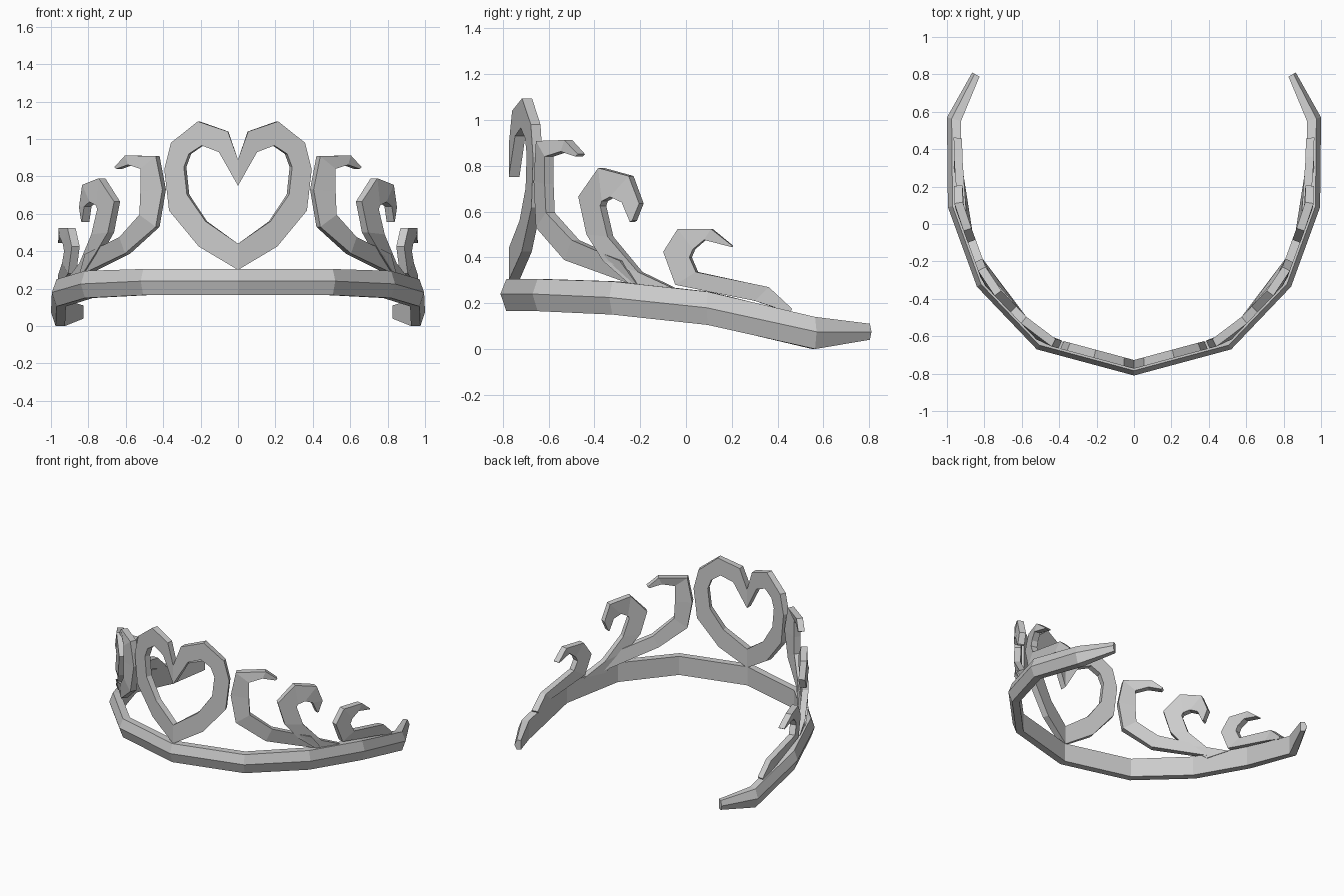
import bpy, bmesh
from mathutils import Vector

if "Cube" in bpy.data.objects:
    bpy.data.objects.remove(bpy.data.objects["Cube"])

# Half of the band's outer ridge seen from above (right side, front to back)
RIDGE = [Vector(p) for p in [(0, -.81), (.52, -.67), (.84, -.335),
                             (.995, .09), (1.0, .57), (.865, .81)]]


def offset_curve(d):
    """Ridge curve moved inwards by d, with mitred corners."""
    pts = [Vector((-RIDGE[1].x, RIDGE[1].y))] + RIDGE
    out = []
    for i in range(1, len(pts)):
        a = (pts[i] - pts[i - 1]).normalized()
        b = (pts[i + 1] - pts[i]).normalized() if i + 1 < len(pts) else a
        na, nb = Vector((-a.y, a.x)), Vector((-b.y, b.x))
        m = (na + nb).normalized()
        out.append(pts[i] + m * d / m.dot(na))
    return out


def make_object(name, verts, faces):
    """Mesh object of the right half, mirrored to the left."""
    bm = bmesh.new()
    vs = [bm.verts.new(v) for v in verts]
    for f in faces:
        bm.faces.new([vs[i] for i in f])
    bmesh.ops.recalc_face_normals(bm, faces=bm.faces)
    me = bpy.data.meshes.new(name)
    bm.to_mesh(me)
    bm.free()
    ob = bpy.data.objects.new(name, me)
    bpy.context.collection.objects.link(ob)
    ob.modifiers.new("Mirror", 'MIRROR').merge_threshold = 0.0005
    return ob


def loft(name, rings, caps):
    """Skin a list of equal rings; caps = (start, end)."""
    n = len(rings[0])
    verts = [v for r in rings for v in r]
    faces = [(k * n + i, k * n + (i + 1) % n, (k + 1) * n + (i + 1) % n, (k + 1) * n + i)
             for k in range(len(rings) - 1) for i in range(n)]
    if caps[0]:
        faces.append(list(range(n)))
    if caps[1]:
        faces.append([len(verts) - n + i for i in range(n)])
    return make_object(name, verts, faces)


# Ornament surfaces: front, middle and back curves inside the band
FRONT, MID, BACK = (offset_curve(d) for d in (.035, .057, .08))


def on_band(u, z, axis):
    """Front and back 3D points for the x (axis 0) or y (axis 1) reading u."""
    for i in range(len(MID) - 1):
        lo, hi = MID[i][axis], MID[i + 1][axis]
        if u <= hi or i == len(MID) - 2:
            t = (u - lo) / (hi - lo)
            break
    return [(*c[i].lerp(c[i + 1], t), z) for c in (FRONT, BACK)]


def ornament(name, pairs, axis, caps=(True, True)):
    """Flat ribbon wrapped on the band; pairs are (outer u, z, inner u, z)."""
    rings = []
    for u0, z0, u1, z1 in pairs:
        of, ob = on_band(u0, z0, axis)
        nf, nb = on_band(u1, z1, axis)
        rings.append([of, nf, nb, ob])
    return loft(name, rings, caps)


# Band: five-sided section with an outer ridge, dropping and tapering to the back
heights = [(.165, .24, .305), (.165, .24, .305), (.15, .225, .295),
           (.105, .18, .25), (0, .075, .14), (.04, .075, .11)]
top_edge, inner_edge = offset_curve(.025), offset_curve(.075)
tip_top, tip_inner = offset_curve(.015)[-1], offset_curve(.045)[-1]
top_edge[-1], inner_edge[-1] = tip_top, tip_inner
loft("band", [[(*r, m), (*t, hi), (*n, hi), (*n, lo), (*t, lo)]
              for r, t, n, (lo, m, hi) in zip(RIDGE, top_edge, inner_edge, heights)],
     (False, True))

# Heart in the centre
ornament("heart", [
    (0, .30, 0, .44), (.205, .425, .17, .56), (.36, .617, .267, .703),
    (.385, .837, .283, .85), (.35, .98, .257, .92), (.21, 1.094, .19, .965),
    (.053, 1.04, .10, .93), (0, .89, 0, .75)], 0, (False, False))

# Scrolls, from the heart towards the back
ornament("front_scroll", [
    (.645, .85, .635, .84), (.59, .912, .575, .862), (.43, .908, .51, .84),
    (.395, .73, .51, .72), (.43, .53, .515, .595), (.59, .388, .62, .475),
    (.83, .27, .80, .385)], 0)
ornament("middle_scroll", [
    (-.225, .56, -.235, .555), (-.195, .635, -.27, .64), (-.24, .755, -.32, .664),
    (-.37, .79, -.355, .645), (-.455, .665, -.362, .625), (-.42, .50, -.33, .49),
    (-.35, .385, -.2, .336), (-.2, .25, -.035, .258)], 1)
ornament("rear_scroll", [
    (.205, .45, .2, .445), (.113, .524, .083, .476), (-.03, .524, .035, .435),
    (-.092, .424, .02, .40), (-.04, .28, .048, .336), (.30, .21, .36, .27),
    (.45, .16, .46, .175)], 1)
